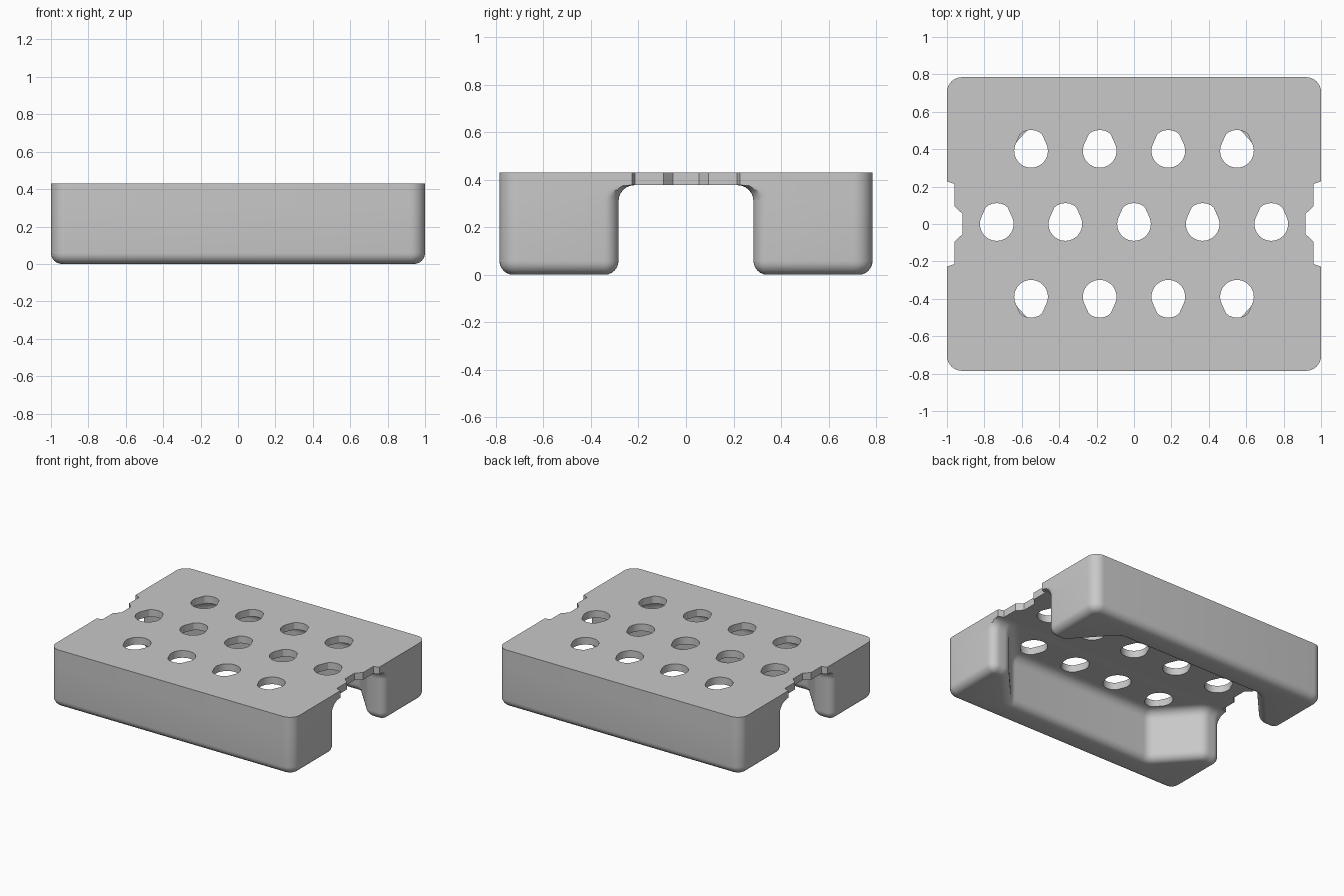
import bpy, bmesh, math
from mathutils import Vector, Matrix

cube = bpy.data.objects.get("Cube")
if cube:
    bpy.data.objects.remove(cube)

LENGTH, DEPTH, TOP, FLOOR = 1.0, 0.785, 0.43, 0.377
CORNER, EDGE, FLARE = 0.08, 0.06, 0.068

grey = bpy.data.materials.new("plain_grey")
grey.use_nodes = True
grey.diffuse_color = (0.58, 0.58, 0.58, 1)
grey.node_tree.nodes["Principled BSDF"].inputs["Base Color"].default_value = (0.58, 0.58, 0.58, 1)


def rounded(corners, steps=8):
    """Counter-clockwise outline from (x, y, radius): list of (point, outward normal)."""
    out = []
    for i, (x, y, r) in enumerate(corners):
        p = Vector((x, y))
        before = Vector(corners[i - 1][:2])
        after = Vector(corners[(i + 1) % len(corners)][:2])
        d1, d2 = (p - before).normalized(), (after - p).normalized()
        turn = math.atan2(d1.x * d2.y - d1.y * d2.x, d1.dot(d2))
        n1 = Vector((d1.y, -d1.x))
        if r == 0:
            out.append((p, n1))
            continue
        side = math.copysign(r, turn)
        centre = p - d1 * r * math.tan(abs(turn) / 2) - n1 * side
        for k in range(steps + 1):
            n = Matrix.Rotation(turn * k / steps, 2) @ n1
            out.append((centre + n * side, n))
    return out


# Long feet: straight wall with a wider block at each end, rounded below, flared into the deck
foot_outline = rounded([
    (LENGTH, 0.284, EDGE), (LENGTH, DEPTH, CORNER), (-LENGTH, DEPTH, CORNER),
    (-LENGTH, 0.284, EDGE), (-0.86, 0.284, CORNER), (-0.6, 0.57, CORNER),
    (0.6, 0.57, CORNER), (0.86, 0.284, CORNER)])


def make_foot(name, sign):
    arc = [math.pi / 2 * k / 6 for k in range(7)]
    r = EDGE * 0.97
    levels = [(r * (math.sin(a) - 1), r * (1 - math.cos(a))) for a in arc]
    levels += [(FLARE * (1 - math.cos(a)), FLOOR - FLARE * (1 - math.sin(a))) for a in arc]
    bm = bmesh.new()
    rings = []
    for offset, z in levels:
        ring = []
        for p, n in foot_outline:
            inner = n.y < -0.001
            q = p + n * offset if offset < 0 or inner else p
            x = max(-LENGTH, min(LENGTH, q.x))
            ring.append(bm.verts.new((x, sign * q.y, z)))
        rings.append(ring)
    count = len(foot_outline)
    for low, high in zip(rings, rings[1:]):
        for i in range(count):
            j = (i + 1) % count
            bm.faces.new((low[i], low[j], high[j], high[i]))
    bm.faces.new(rings[0][::-1])
    bm.faces.new(rings[-1])
    if sign < 0:
        bmesh.ops.reverse_faces(bm, faces=bm.faces)
    mesh = bpy.data.meshes.new(name)
    bm.to_mesh(mesh)
    bm.free()
    mesh.materials.append(grey)
    obj = bpy.data.objects.new(name, mesh)
    bpy.context.collection.objects.link(obj)
    return obj


feet = [make_foot("back_foot", 1), make_foot("front_foot", -1)]

# Deck outline with stepped notches at both ends
notch = [(LENGTH, 0.228), (0.96, 0.214), (0.96, 0.095), (0.918, 0.055)]
right_end = [(x, -y, 0) for x, y in notch] + [(x, y, 0) for x, y in reversed(notch)]
left_end = [(-x, -y, 0) for x, y, r in right_end]
deck_outline = [p for p, n in rounded(
    [(LENGTH, -DEPTH, CORNER)] + right_end + [(LENGTH, DEPTH, CORNER)]
    + [(-LENGTH, DEPTH, CORNER)] + left_end + [(-LENGTH, -DEPTH, CORNER)])]

# Hole shape: round on one side, tapering to a shallow arch on the other
hole = []
for k in range(25):
    a = math.radians(160 + 220 * k / 24)
    hole.append(Vector((0.09 * math.cos(a), 0.09 * math.sin(a))))
arch = [(0.059, 0.088), (0.043, 0.101), (0.022, 0.109)]
hole += [Vector(p) for p in arch] + [Vector((0, 0.112))]
hole += [Vector((-x, y)) for x, y in reversed(arch)]

# Perforated deck
curve = bpy.data.curves.new("deck_with_feet", 'CURVE')
curve.dimensions = '2D'
curve.fill_mode = 'BOTH'
curve.extrude = (TOP - FLOOR) / 2


def add_loop(points):
    spline = curve.splines.new('POLY')
    spline.points.add(len(points) - 1)
    for sp, p in zip(spline.points, points):
        sp.co = (p.x, p.y, 0, 1)
    spline.use_cyclic_u = True


add_loop(deck_outline)
PITCH = 0.367
for y, number, flip in ((0.391, 4, 1), (0, 5, 1), (-0.389, 4, -1)):
    for i in range(number):
        x = (i - (number - 1) / 2) * PITCH
        add_loop([Vector((x + p.x, y + flip * p.y)) for p in hole])

deck = bpy.data.objects.new("deck_with_feet", curve)
bpy.context.collection.objects.link(deck)
bpy.ops.object.select_all(action='DESELECT')
deck.select_set(True)
bpy.context.view_layer.objects.active = deck
bpy.ops.object.convert(target='MESH')
deck = bpy.context.object
bm = bmesh.new()
bm.from_mesh(deck.data)
bmesh.ops.remove_doubles(bm, verts=bm.verts, dist=0.0002)
for v in bm.verts:
    v.co.z = TOP if v.co.z > 0 else FLOOR
bmesh.ops.recalc_face_normals(bm, faces=bm.faces)
bm.to_mesh(deck.data)
bm.free()
deck.data.materials.clear()
deck.data.materials.append(grey)

# Weld the feet and deck into one solid
for foot in feet:
    join = deck.modifiers.new("weld_foot", 'BOOLEAN')
    join.operation = 'UNION'
    join.solver = 'EXACT'
    join.object = foot
    bpy.ops.object.modifier_apply(modifier=join.name)
    bpy.data.objects.remove(foot)
bpy.ops.object.shade_smooth_by_angle(angle=math.radians(22))
